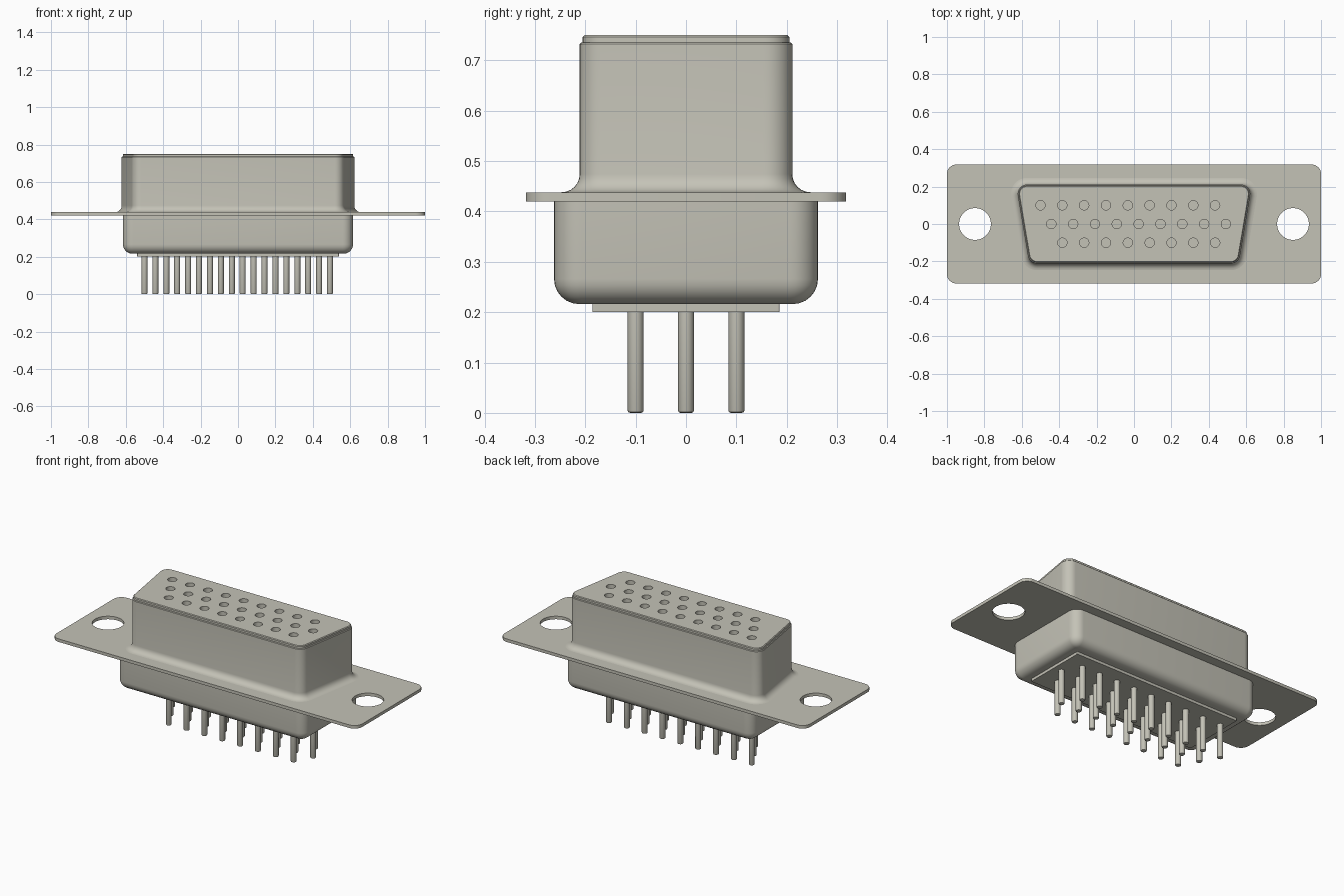
import bpy, bmesh, math
from mathutils import Vector

if "Cube" in bpy.data.objects:
    bpy.data.objects.remove(bpy.data.objects["Cube"], do_unlink=True)

metal = bpy.data.materials.new("warm_grey")
metal.use_nodes = True
metal.diffuse_color = (0.55, 0.54, 0.47, 1)
metal.node_tree.nodes["Principled BSDF"].inputs["Base Color"].default_value = metal.diffuse_color


def finish(name, bm):
    bmesh.ops.recalc_face_normals(bm, faces=bm.faces)
    mesh = bpy.data.meshes.new(name)
    bm.to_mesh(mesh)
    bm.free()
    mesh.materials.append(metal)
    obj = bpy.data.objects.new(name, mesh)
    bpy.context.collection.objects.link(obj)
    return obj


def select(obj):
    bpy.ops.object.select_all(action="DESELECT")
    obj.select_set(True)
    bpy.context.view_layer.objects.active = obj


def smooth(obj):
    select(obj)
    bpy.ops.object.shade_smooth_by_angle(angle=math.radians(35))


def skin(bm, loops):
    """Bridge rings of points and cap both ends."""
    rings = [[bm.verts.new(p) for p in loop] for loop in loops]
    n = len(rings[0])
    for a, b in zip(rings, rings[1:]):
        for i in range(n):
            j = (i + 1) % n
            bm.faces.new((a[i], a[j], b[j], b[i]))
    bm.faces.new(rings[0][::-1])
    bm.faces.new(rings[-1])


def outline(front, back, depth, radius, offset, z, steps=8):
    """Rounded trapezoid, grown outward by offset."""
    corners = [Vector(c) for c in ((front, -depth), (back, depth), (-back, depth), (-front, -depth))]
    points = []
    for i, c in enumerate(corners):
        d0 = (c - corners[i - 1]).normalized()
        d1 = (corners[(i + 1) % 4] - c).normalized()
        n0, n1 = Vector((d0.y, -d0.x)), Vector((d1.y, -d1.x))
        centre = c - (n0 + n1) * radius / (1 + n0.dot(n1))
        a0 = math.atan2(n0.y, n0.x)
        turn = n0.angle(n1)
        for k in range(steps + 1):
            a = a0 + turn * k / steps
            r = radius + offset
            points.append((centre.x + r * math.cos(a), centre.y + r * math.sin(a), z))
    return points


def block(name, front, back, depth, radius, profile):
    bm = bmesh.new()
    skin(bm, [outline(front, back, depth, radius, o, z) for o, z in profile])
    return finish(name, bm)


def rods(name, places, profile, sides):
    """Round rods from a (radius, z) profile at each place."""
    bm = bmesh.new()
    for x, y in places:
        skin(bm, [[(x + r * math.cos(math.tau * i / sides), y + r * math.sin(math.tau * i / sides), z)
                   for i in range(sides)] for r, z in profile])
    return finish(name, bm)


def cut(obj, cutter):
    mod = obj.modifiers.new("holes", "BOOLEAN")
    mod.operation = "DIFFERENCE"
    mod.solver = "EXACT"
    mod.object = cutter
    select(obj)
    bpy.ops.object.modifier_apply(modifier=mod.name)
    bpy.data.objects.remove(cutter, do_unlink=True)


def arc(o, z, r, start, end, steps=6):
    angles = [math.radians(start + (end - start) * i / steps) for i in range(steps + 1)]
    return [(o + r * math.cos(a), z + r * math.sin(a)) for a in angles]


# Three staggered contact rows
pitch = 0.1167
contacts = [(start + i * pitch, y)
            for start, y, count in ((-0.5, 0.1, 9), (-0.442, 0, 9), (-0.383, -0.1, 8))
            for i in range(count)]

# Mounting flange with two screw holes
flange = block("mounting_flange", 1, 1, 0.318, 0.05, [(0, 0.42), (0, 0.438)])
cut(flange, rods("screw_hole_cutter", [(-0.85, 0), (0.85, 0)], [(0.085, 0.3), (0.085, 0.6)], 48))
smooth(flange)

# Flared front shell
shell = block("front_shell", 0.56, 0.631, 0.211, 0.05,
              [(0.036, 0.43)] + arc(0.036, 0.474, 0.036, 270, 180)
              + [(0, 0.732), (-0.003, 0.735)])
cut(shell, rods("shell_hole_cutter", contacts, [(0.025, 0.64), (0.025, 0.8)], 24))
smooth(shell)

# Socket insulator standing just above the shell
socket = block("socket_insulator", 0.56, 0.631, 0.211, 0.05,
               [(-0.006, 0.65), (-0.006, 0.746), (-0.01, 0.75)])
cut(socket, rods("socket_hole_cutter", contacts, [(0.025, 0.6), (0.025, 0.8)], 24))
smooth(socket)

# Rear shell with rounded bottom edge
rear = block("rear_shell", 0.615, 0.615, 0.262, 0.055,
             arc(-0.05, 0.266, 0.05, 270, 360) + [(0, 0.425)])
smooth(rear)

# Rear insulator plate and pins
block("rear_insulator", 0.54, 0.54, 0.186, 0.004, [(0, 0.2), (0, 0.22)])
smooth(rods("contact_pins", contacts,
            [(0.011, 0), (0.0145, 0.0015), (0.016, 0.005), (0.016, 0.21)], 20))
